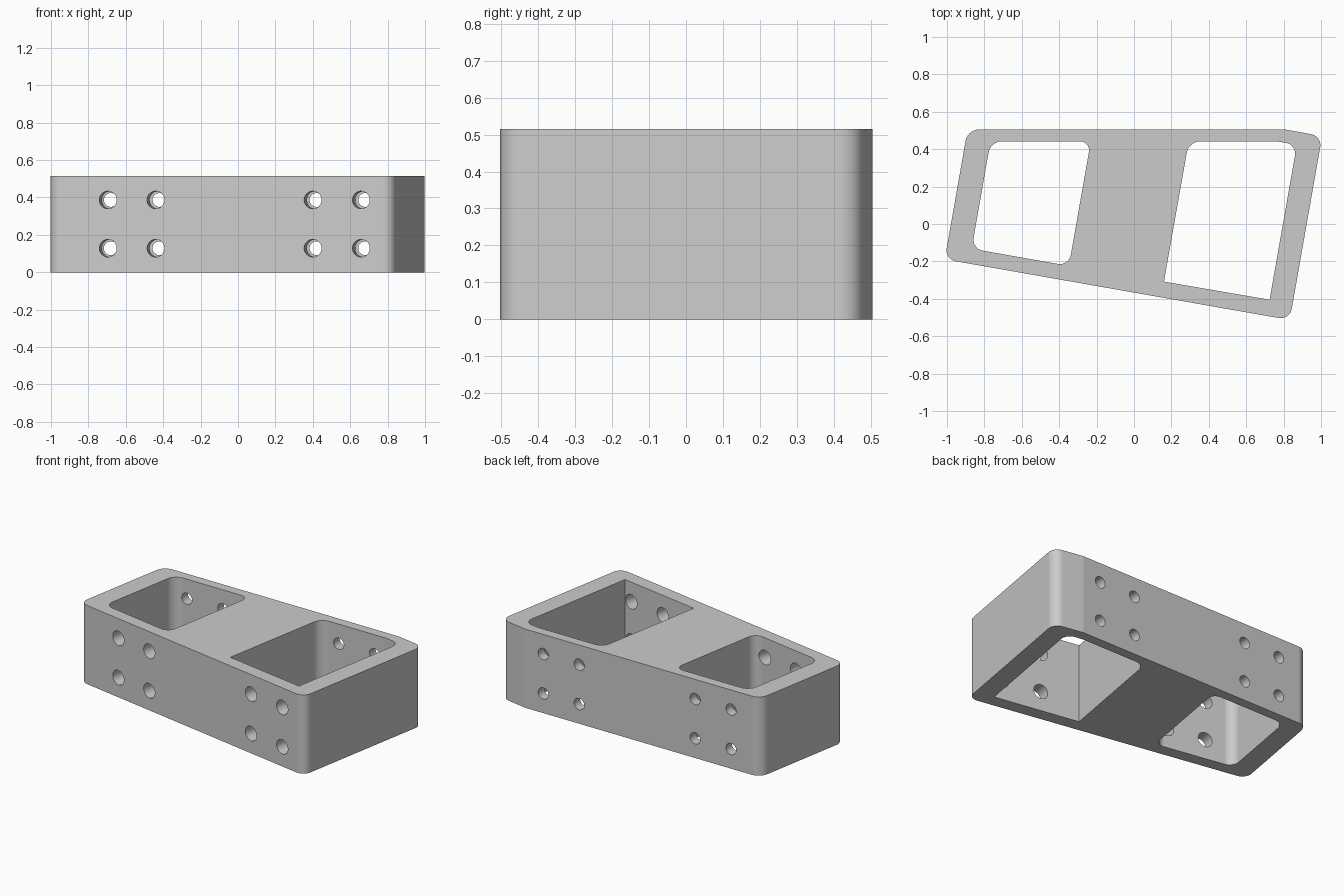
import bpy, bmesh, math
from mathutils import Matrix, Vector

cube = bpy.data.objects.get("Cube")
if cube:
    bpy.data.objects.remove(cube, do_unlink=True)

HEIGHT = 0.515
MID = HEIGHT / 2
TILT = math.radians(10)
ROUND = 0.06

grey = bpy.data.materials.new("plain_grey")
grey.use_nodes = True
grey.diffuse_color = (0.6, 0.6, 0.6, 1)
grey.node_tree.nodes["Principled BSDF"].inputs["Base Color"].default_value = (0.6, 0.6, 0.6, 1)


def add_object(name, bm):
    bmesh.ops.recalc_face_normals(bm, faces=bm.faces)
    mesh = bpy.data.meshes.new(name)
    bm.to_mesh(mesh)
    bm.free()
    mesh.materials.append(grey)
    obj = bpy.data.objects.new(name, mesh)
    bpy.context.collection.objects.link(obj)
    return obj


def prism(name, points, rounded, low, high):
    """Upright prism whose listed corners are rounded."""
    bm = bmesh.new()
    base = bm.faces.new([bm.verts.new((x, y, low)) for x, y in points])
    grown = bmesh.ops.extrude_face_region(bm, geom=[base])["geom"]
    top = [v for v in grown if isinstance(v, bmesh.types.BMVert)]
    bmesh.ops.translate(bm, verts=top, vec=(0, 0, high - low))
    corners = [Vector(points[i]) for i in rounded]
    edges = [e for e in bm.edges
             if (e.verts[0].co - e.verts[1].co).xy.length < 1e-5
             and any((e.verts[0].co.xy - c).length < 1e-5 for c in corners)]
    bmesh.ops.bevel(bm, geom=edges, offset=ROUND, offset_type='OFFSET',
                    segments=12, profile=0.5, affect='EDGES')
    return add_object(name, bm)


def bore(name, x, y, z, radius, angle):
    """Horizontal drill, turned about z away from the depth axis."""
    bm = bmesh.new()
    place = (Matrix.Translation((x, y, z)) @ Matrix.Rotation(-angle, 4, 'Z')
             @ Matrix.Rotation(math.pi / 2, 4, 'X'))
    bmesh.ops.create_cone(bm, cap_ends=True, segments=48, radius1=radius,
                          radius2=radius, depth=0.24, matrix=place)
    return add_object(name, bm)


# Wedge-shaped block with one clipped back corner
block = prism("bracket_block",
              [(-1.012, -0.189), (0.833, -0.513), (1.006, 0.47),
               (0.81, 0.505), (-0.89, 0.505)],
              (0, 1, 2, 4), 0, HEIGHT)

# Two through pockets
cutters = [
    prism("right_pocket",
          [(-0.868, -0.132), (-0.348, -0.224), (-0.231, 0.442), (-0.767, 0.442)],
          range(4), -0.1, HEIGHT + 0.1),
    prism("left_pocket",
          [(0.16, -0.308), (0.725, -0.405), (0.871, 0.425),
           (0.76, 0.442), (0.293, 0.442)],
          (2, 4), -0.1, HEIGHT + 0.1)]

# Screw holes: wide ones square to the slanted front, narrow ones in the back
for z in (MID - 0.129, MID + 0.129):
    for x in (-0.695, -0.44, 0.4, 0.658):
        cutters.append(bore("front_hole", x, -0.367 - math.tan(TILT) * x, z, 0.047, TILT))
    for x in (-0.68, -0.42, 0.42, 0.68):
        cutters.append(bore("back_hole", x, 0.505, z, 0.037, 0))

for cutter in cutters:
    cutter.hide_render = True
    cut = block.modifiers.new(cutter.name, 'BOOLEAN')
    cut.operation = 'DIFFERENCE'
    cut.solver = 'EXACT'
    cut.object = cutter

# Bake the cuts, then drop the cutters
graph = bpy.context.evaluated_depsgraph_get()
cut_mesh = bpy.data.meshes.new_from_object(block.evaluated_get(graph))
block.modifiers.clear()
block.data = cut_mesh
for cutter in cutters:
    bpy.data.objects.remove(cutter, do_unlink=True)

# Smooth the rounded corners and bores, keep flat walls flat
bpy.ops.object.select_all(action='DESELECT')
block.select_set(True)
bpy.context.view_layer.objects.active = block
bpy.ops.object.shade_smooth_by_angle(angle=math.radians(9))
weighted = block.modifiers.new("flat_walls", 'WEIGHTED_NORMAL')
weighted.keep_sharp = True
